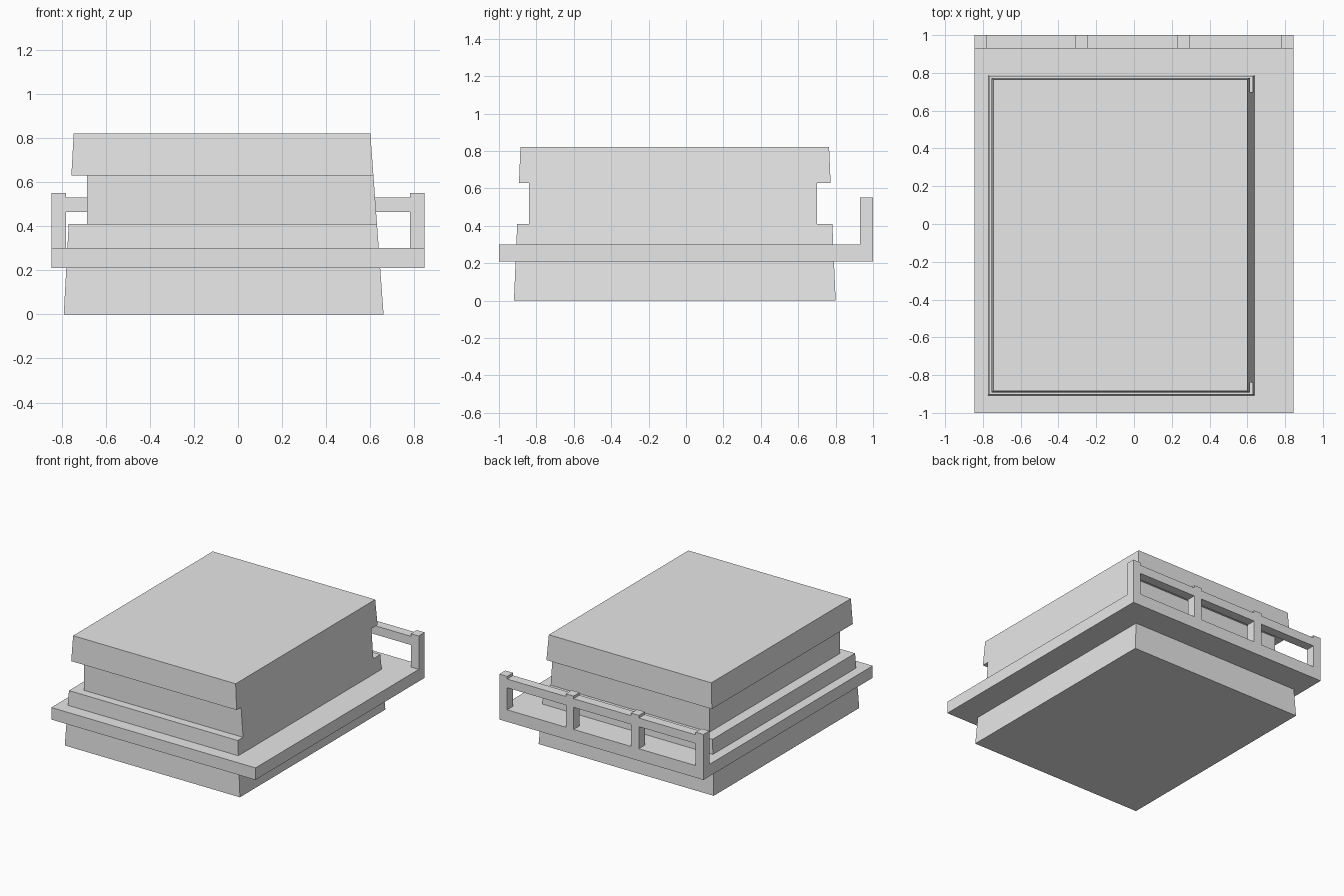
import bpy
import bmesh

cube = bpy.data.objects.get("Cube")
if cube:
    bpy.data.objects.remove(cube, do_unlink=True)

grey = bpy.data.materials.new("light grey")
grey.use_nodes = True
colour = (0.8, 0.8, 0.8, 1)
grey.diffuse_color = colour
grey.node_tree.nodes["Principled BSDF"].inputs["Base Color"].default_value = colour

HEIGHT = 0.82
BASE = (-0.79, 0.66, -0.92, 0.80)    # x min, x max, y min, y max
ROOF = (-0.745, 0.60, -0.885, 0.765)


def outline(z):
    """Limits of the tapering walls at height z."""
    t = z / HEIGHT
    return [a + (b - a) * t for a, b in zip(BASE, ROOF)]


def block(name, z0, z1, low, high=None):
    """Box between a lower and an upper rectangle."""
    bm = bmesh.new()
    rings = []
    for z, (xa, xb, ya, yb) in ((z0, low), (z1, high or low)):
        corners = ((xa, ya), (xb, ya), (xb, yb), (xa, yb))
        rings.append([bm.verts.new((x, y, z)) for x, y in corners])
    bottom, top = rings
    bm.faces.new(bottom[::-1])
    bm.faces.new(top)
    for i in range(4):
        j = (i + 1) % 4
        bm.faces.new((bottom[i], bottom[j], top[j], top[i]))
    mesh = bpy.data.meshes.new(name)
    bm.to_mesh(mesh)
    bm.free()
    mesh.materials.append(grey)
    obj = bpy.data.objects.new(name, mesh)
    bpy.context.collection.objects.link(obj)
    return obj


# Tapered lower and upper storeys
SILL, LINTEL = 0.41, 0.63
block("lower_wall", 0, SILL, outline(0), outline(SILL))
block("upper_wall", LINTEL, HEIGHT, outline(LINTEL), outline(HEIGHT))

# Recessed band, flush with the sloping wall on one side only
block("recessed_band", SILL, LINTEL,
      (-0.685, outline(SILL)[1], -0.84, 0.70),
      (-0.685, outline(LINTEL)[1], -0.84, 0.70))

# Projecting deck around the building
HALF = 0.845
block("deck", 0.21, 0.30, (-HALF, HALF, -1, 1))

# Railing along the rear edge
posts = ((-HALF, -0.78), (-0.31, -0.245), (0.23, 0.295), (0.78, HALF))
for i, (xa, xb) in enumerate(posts):
    block(f"railing_post_{i + 1}", 0.30, 0.55, (xa, xb, 0.93, 1))
for i in range(3):
    block(f"railing_bar_{i + 1}", 0.465, 0.53,
          (posts[i][1], posts[i + 1][0], 0.93, 1))
